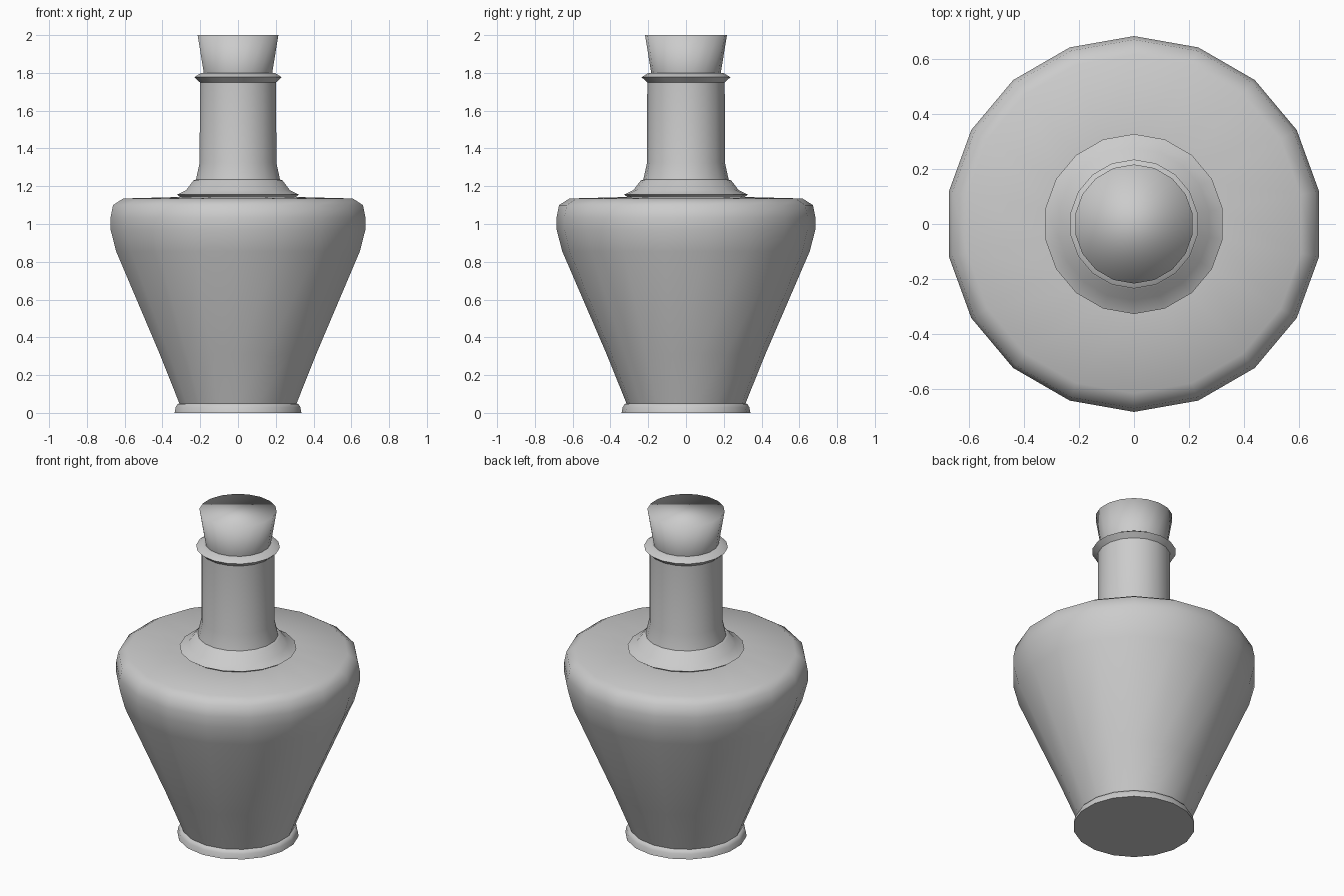
import bpy, bmesh, math

if "Cube" in bpy.data.objects:
    bpy.data.objects.remove(bpy.data.objects["Cube"])

SIDES = 18


def lathe(name, profile, cap_bottom=False, cap_top=False, smooth_angle=50):
    """Revolve (radius, z) points around the z axis, with a vertex on +y."""
    bm = bmesh.new()
    rings = []
    for r, z in profile:
        ring = []
        for i in range(SIDES):
            a = math.pi / 2 + 2 * math.pi * i / SIDES
            ring.append(bm.verts.new((r * math.cos(a), r * math.sin(a), z)))
        rings.append(ring)
    for low, high in zip(rings, rings[1:]):
        for i in range(SIDES):
            j = (i + 1) % SIDES
            bm.faces.new((low[i], low[j], high[j], high[i]))
    if cap_bottom:
        bm.faces.new(rings[0][::-1])
    if cap_top:
        bm.faces.new(rings[-1])
    mesh = bpy.data.meshes.new(name)
    bm.to_mesh(mesh)
    bm.free()
    obj = bpy.data.objects.new(name, mesh)
    bpy.context.collection.objects.link(obj)
    bpy.ops.object.select_all(action='DESELECT')
    obj.select_set(True)
    bpy.context.view_layer.objects.active = obj
    bpy.ops.object.shade_smooth_by_angle(angle=math.radians(smooth_angle))
    return obj


# Foot ring with the closed underside
lathe("foot_ring", [(0.341, 0.0), (0.335, 0.03), (0.325, 0.047), (0.315, 0.05)],
      cap_bottom=True, smooth_angle=75)

# Tapered body with rounded shoulder and nearly flat top
lathe("body", [(0.315, 0.05), (0.42, 0.31), (0.655, 0.855), (0.685, 0.97),
               (0.685, 1.035), (0.672, 1.10), (0.617, 1.135), (0.31, 1.143)],
      smooth_angle=65)

# Flared collar where the neck meets the shoulder
lathe("neck_collar", [(0.31, 1.143), (0.328, 1.155), (0.278, 1.18),
                      (0.24, 1.23), (0.226, 1.235)])

# Neck
lathe("neck", [(0.226, 1.235), (0.206, 1.325), (0.205, 1.75)])

# Lip ring
lathe("lip", [(0.205, 1.75), (0.235, 1.777), (0.198, 1.80), (0.184, 1.80)])

# Flared stopper, shaded softly over its flat top
lathe("stopper", [(0.184, 1.80), (0.217, 2.0)], cap_top=True, smooth_angle=180)
